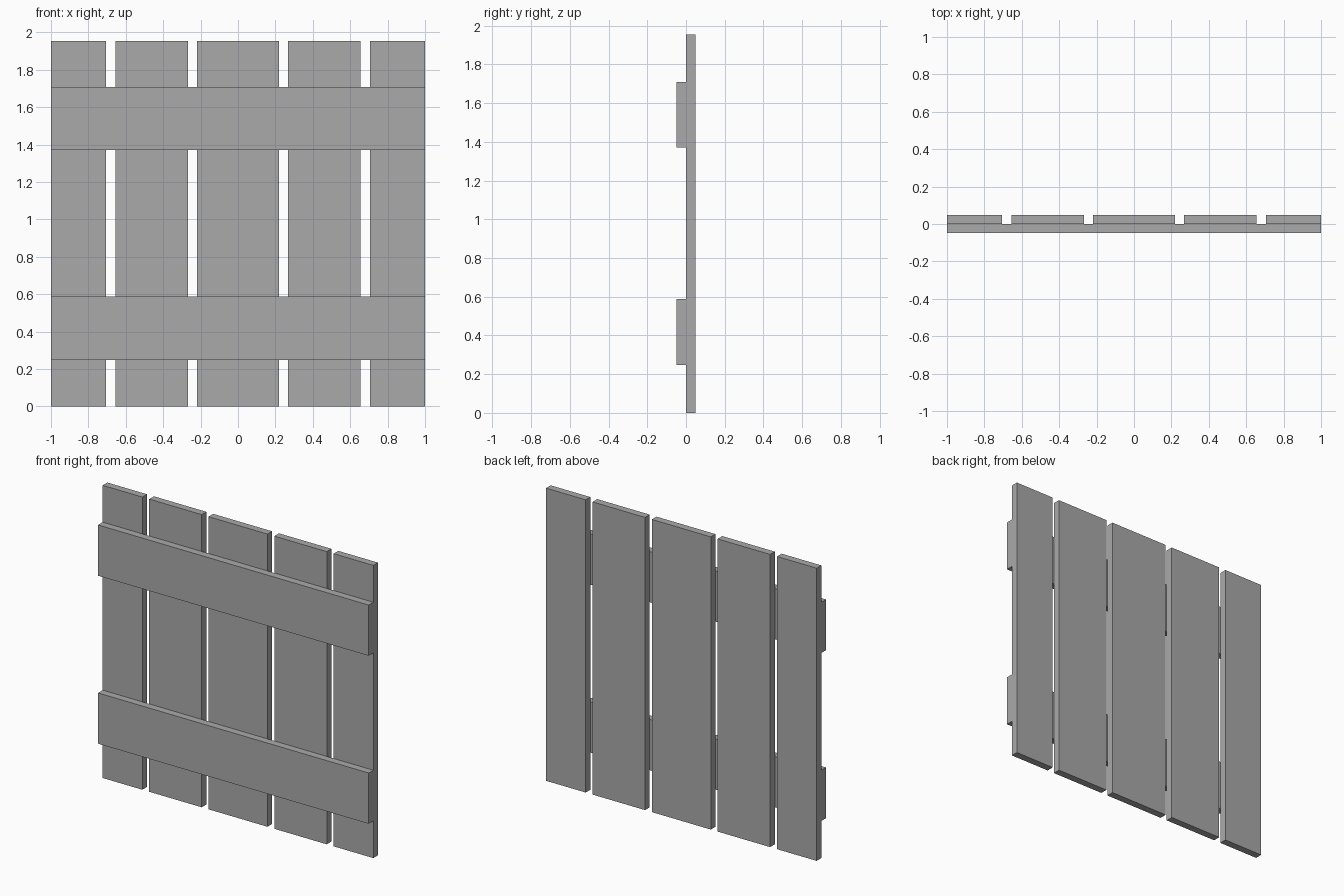
import bpy

cube = bpy.data.objects.get("Cube")
if cube:
    bpy.data.objects.remove(cube, do_unlink=True)

grey = bpy.data.materials.new("plain_grey")
grey.use_nodes = True
colour = (0.4, 0.4, 0.4, 1)
grey.diffuse_color = colour
grey.node_tree.nodes["Principled BSDF"].inputs["Base Color"].default_value = colour


def board(name, x, y, z):
    """Box spanning the (low, high) range on each axis."""
    spans = (x, y, z)
    bpy.ops.mesh.primitive_cube_add(size=1, location=[(a + b) / 2 for a, b in spans])
    ob = bpy.context.object
    ob.name = name
    ob.scale = [b - a for a, b in spans]
    bpy.ops.object.transform_apply(location=False, rotation=False, scale=True)
    ob.data.materials.append(grey)
    return ob


HEIGHT, DEPTH = 1.955, 0.049

# Upright slats behind the rails, mirrored about the centre slat
board("centre_slat", (-0.218, 0.218), (0, DEPTH), (0, HEIGHT))
for name, inner, outer in (("inner_slat", 0.268, 0.656), ("outer_slat", 0.707, 1)):
    board("left_" + name, (inner, outer), (0, DEPTH), (0, HEIGHT))
    board("right_" + name, (-outer, -inner), (0, DEPTH), (0, HEIGHT))

# Horizontal rails across the front
for name, bottom in (("lower_rail", 0.248), ("upper_rail", 1.37)):
    board(name, (-1, 1), (-DEPTH, 0), (bottom, bottom + 0.339))
